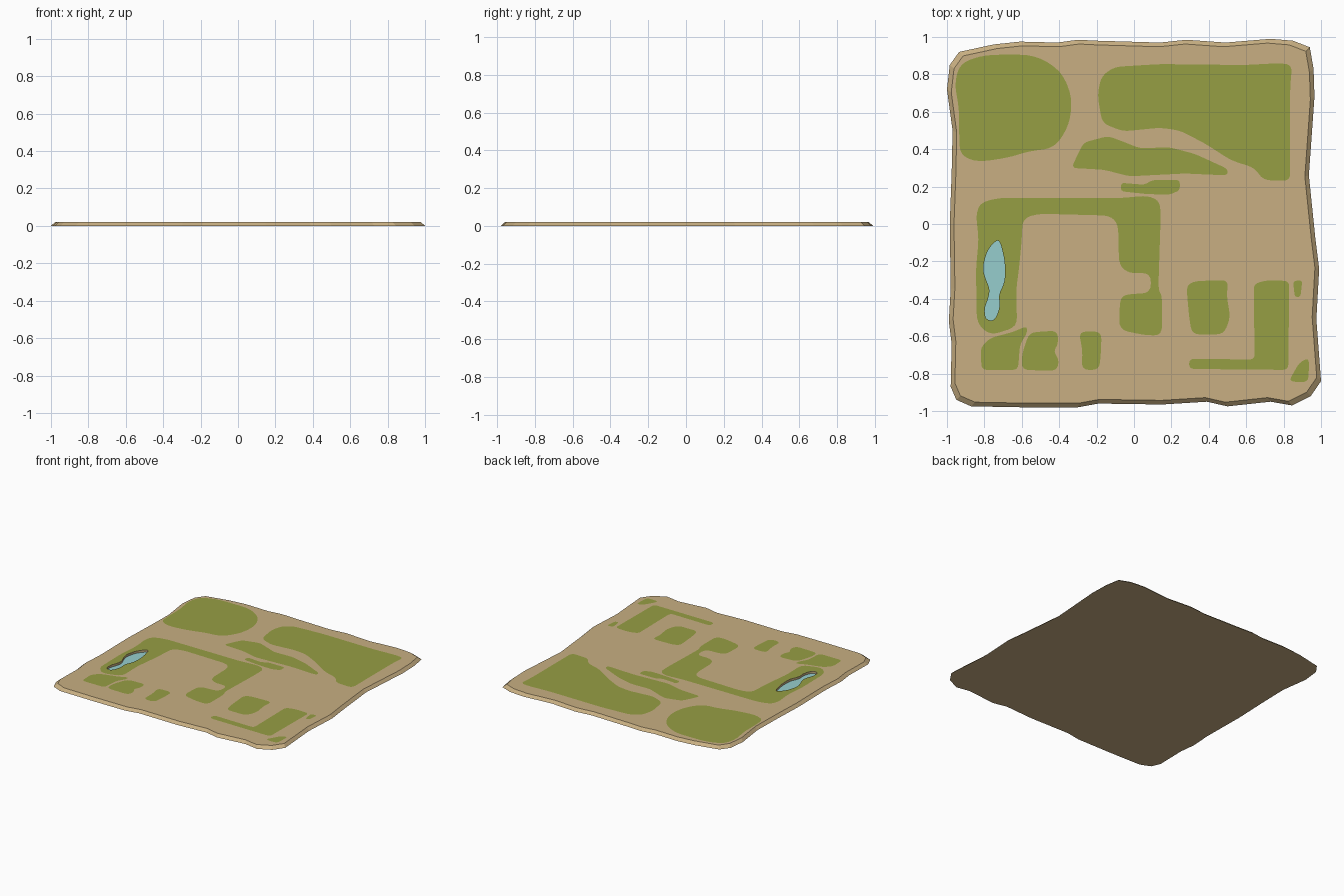
import bpy, bmesh
from mathutils import Vector

TOP = 0.021


def material(name, rgb):
    m = bpy.data.materials.new(name)
    m.diffuse_color = [((c / 255 + 0.055) / 1.055) ** 2.4 for c in rgb] + [1]
    return m


SAND = material("sand", (200, 175, 130))
GRASS = material("grass green", (150, 159, 68))
WATER = material("water blue", (150, 206, 206))


def rounded(pts, r, steps=4):
    """Closed outline with every corner replaced by a small curve."""
    pts = [Vector(p) for p in pts]
    out = []
    for i, p in enumerate(pts):
        a, b = pts[i - 1] - p, pts[(i + 1) % len(pts)] - p
        p0 = p + a.normalized() * min(r, a.length * 0.45)
        p1 = p + b.normalized() * min(r, b.length * 0.45)
        for k in range(steps + 1):
            t = k / steps
            out.append(p0 * (1 - t) ** 2 + p * 2 * t * (1 - t) + p1 * t * t)
    return out


def add_loop(bm, pts, z):
    return [bm.verts.new((p[0], p[1], z)) for p in pts]


def fill(bm, loops):
    """Upward flat face bounded by the first loop, other loops are holes."""
    edges = []
    for vs in loops:
        for i, v in enumerate(vs):
            pair = (vs[i - 1], v)
            edges.append(bm.edges.get(pair) or bm.edges.new(pair))
    res = bmesh.ops.triangle_fill(bm, use_beauty=True, use_dissolve=False,
                                  edges=edges, normal=(0, 0, 1))
    for f in res["geom"]:
        if isinstance(f, bmesh.types.BMFace):
            f.normal_update()
            if f.normal.z < 0:
                f.normal_flip()


def bridge(bm, low, high):
    for i in range(len(low)):
        bm.faces.new((low[i - 1], low[i], high[i], high[i - 1]))


def finish(bm, name, mat):
    me = bpy.data.meshes.new(name)
    bm.to_mesh(me)
    bm.free()
    me.materials.append(mat)
    bpy.context.collection.objects.link(bpy.data.objects.new(name, me))


# Outlines of the ground (counter-clockwise) and the pond (counter-clockwise)
ground = [(-.98, -.87), (-.95, -.94), (-.87, -.975), (-.6, -.98), (-.3, -.98),
          (-.19, -.96), (.15, -.965), (.39, -.95), (.5, -.975), (.73, -.95),
          (.845, -.97), (.945, -.92), (1, -.84), (.975, -.51), (.99, -.24),
          (.97, -.08), (.935, .26), (.965, .68), (.96, .83), (.94, .945), (.85, .98),
          (.73, .99), (.49, .97), (.28, .985), (.14, .97), (-.2, .98),
          (-.3, .985), (-.41, .97), (-.61, .975), (-.75, .96), (-.935, .92),
          (-.985, .85), (-1, .72), (-.97, .5), (-.975, .27), (-.985, 0),
          (-.98, -.35), (-.99, -.52), (-.975, -.64)]
pond = rounded([(-.735, -.085), (-.785, -.14), (-.81, -.235), (-.795, -.29),
                (-.77, -.35), (-.78, -.4), (-.80, -.45), (-.795, -.51),
                (-.745, -.52), (-.715, -.44), (-.725, -.38), (-.69, -.31),
                (-.69, -.2), (-.715, -.095)], 0.04)

# Ground slab with sloping rim and sunken pond
bm = bmesh.new()
base = add_loop(bm, ground, 0)
rim = add_loop(bm, [(x * 0.977, y * 0.977) for x, y in ground], TOP)
shore = add_loop(bm, pond, TOP)
bed = add_loop(bm, pond, 0.003)
bridge(bm, base, rim)
bm.faces.new(base[::-1])
fill(bm, [rim, shore])
bridge(bm, bed, shore)
finish(bm, "ground_slab", SAND)

# Pond water
bm = bmesh.new()
fill(bm, [add_loop(bm, pond, 0.004)])
finish(bm, "pond_water", WATER)


# Grass patches, thin plates lying on the ground
def grass(name, pts, r=0.04, hole=None):
    bm = bmesh.new()
    loops = [add_loop(bm, rounded(pts, r), TOP + 0.001)]
    if hole:
        loops.append(add_loop(bm, hole, TOP + 0.001))
    fill(bm, loops)
    finish(bm, "grass_" + name, GRASS)


grass("back_left", [(-.96, .75), (-.93, .86), (-.80, .905), (-.53, .905), (-.39, .82),
                    (-.33, .68), (-.345, .53), (-.425, .405), (-.56, .39), (-.67, .355),
                    (-.84, .33), (-.93, .37), (-.935, .48), (-.935, .62)], 0.08)
grass("back_right", [(-.195, .69), (-.175, .79), (-.105, .84), (.14, .855), (.59, .85),
                     (.78, .86), (.845, .85), (.835, .73), (.835, .23), (.69, .235),
                     (.645, .30), (.52, .34), (.38, .43), (.245, .5), (.14, .515),
                     (-.06, .495), (-.17, .54)])
grass("middle", [(-.335, .3), (-.27, .435), (-.14, .47), (-.07, .445), (.03, .405),
                 (.19, .41), (.325, .375), (.5, .295), (.5, .26), (.27, .27),
                 (-.025, .255), (-.16, .29)], 0.03)
grass("strip", [(-.07, .22), (.055, .21), (.1, .235), (.245, .235), (.245, .18),
                (.19, .157), (.07, .16), (-.07, .175)], 0.02)
grass("pond_side", [(-.845, .05), (-.82, .115), (-.72, .14), (-.08, .138), (.075, .152),
                    (.14, .12), (.142, .02), (.13, -.35), (.15, -.385), (.15, -.595),
                    (.06, -.595), (-.08, -.565), (-.075, -.4), (-.04, -.375), (.09, -.37),
                    (.09, -.26), (-.025, -.265), (-.08, -.22), (-.085, 0), (-.13, .045),
                    (-.51, .055), (-.595, .03), (-.6, -.08), (-.615, -.24), (-.63, -.35),
                    (-.625, -.55), (-.77, -.595), (-.84, -.53), (-.845, -.24),
                    (-.83, -.08)], 0.05, pond)
grass("front_left", [(-.815, -.78), (-.82, -.66), (-.77, -.61), (-.64, -.575),
                     (-.575, -.545), (-.57, -.58), (-.61, -.645), (-.62, -.78)], 0.03)
grass("front_left_square", [(-.6, -.7), (-.56, -.58), (-.41, -.57), (-.405, -.64),
                            (-.43, -.68), (-.4, -.73), (-.415, -.785), (-.6, -.78)])
grass("front_small", [(-.295, -.575), (-.175, -.575), (-.175, -.66), (-.185, -.78),
                      (-.28, -.78), (-.275, -.68)])
grass("front_right_square", [(.28, -.33), (.325, -.305), (.505, -.3), (.495, -.38),
                             (.515, -.5), (.48, -.59), (.31, -.59), (.295, -.5)])
grass("corner", [(.64, -.32), (.715, -.3), (.83, -.305), (.825, -.78), (.295, -.775),
                 (.295, -.72), (.645, -.725)], 0.03)
grass("dot", [(.85, -.305), (.9, -.3), (.89, -.39), (.86, -.39)], 0.02)
grass("front_right_tip", [(.83, -.835), (.885, -.74), (.935, -.715), (.935, -.785),
                          (.93, -.845), (.86, -.845)], 0.03)
